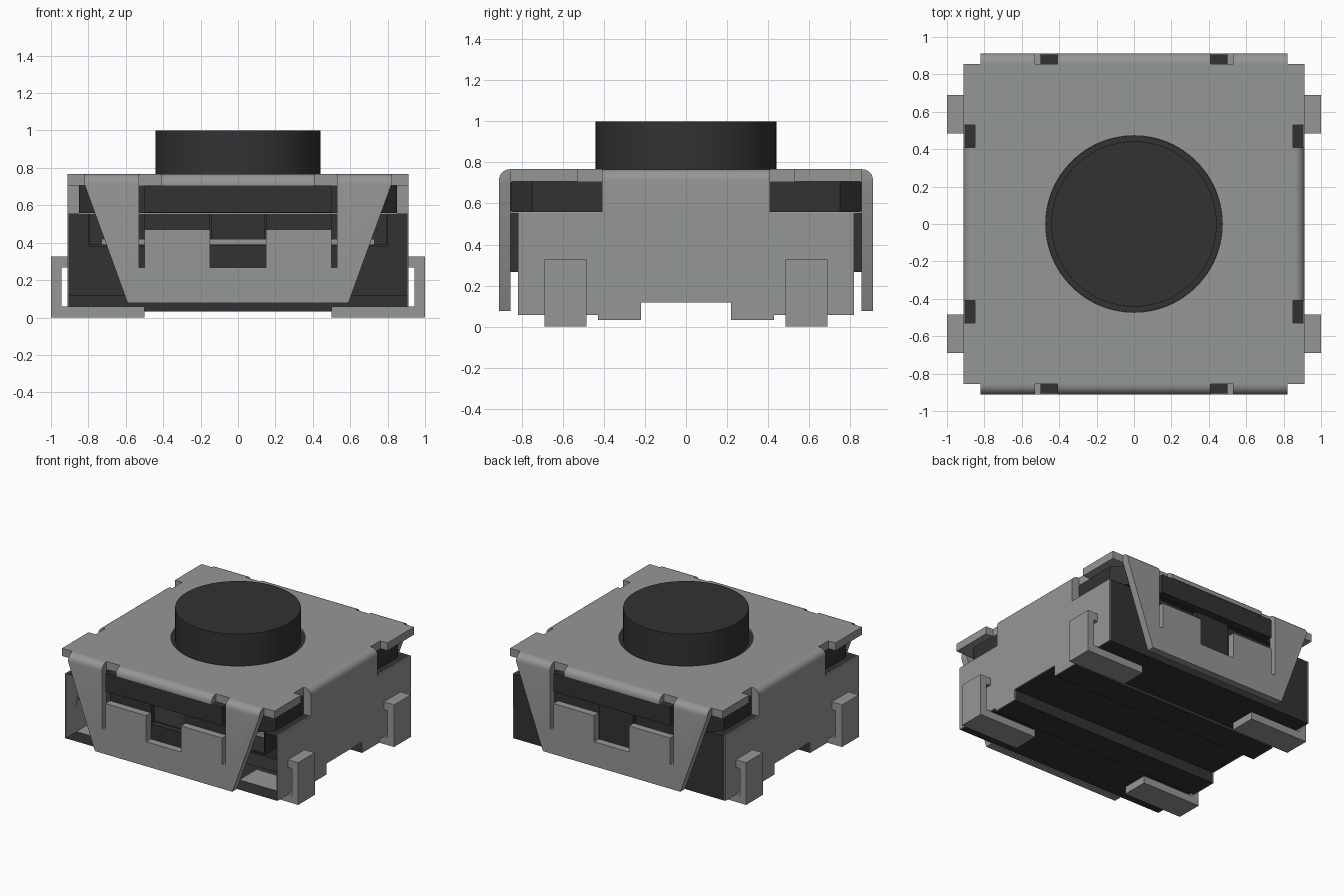
import bpy, bmesh
from mathutils import Vector

cube = bpy.data.objects.get("Cube")
if cube:
    bpy.data.objects.remove(cube, do_unlink=True)


def material(name, colour):
    m = bpy.data.materials.new(name)
    m.use_nodes = True
    m.diffuse_color = colour
    for n in m.node_tree.nodes:
        if n.type == 'BSDF_PRINCIPLED':
            n.inputs["Base Color"].default_value = colour
    return m


METAL = material("grey metal", (0.3, 0.308, 0.3, 1))
PLASTIC = material("dark plastic", (0.032, 0.032, 0.032, 1))


def prism(name, mat, outline, axis, a, b, fold=None, open_dir=None):
    """Extrude a flat outline along an axis; round edges chosen by fold."""
    def place(u, v, w):
        p = [u, v]
        p.insert(axis, w)
        return p
    bm = bmesh.new()
    face = bm.faces.new([bm.verts.new(place(u, v, a)) for u, v in outline])
    top = bmesh.ops.extrude_face_region(bm, geom=[face])
    shift = Vector(place(0, 0, b - a))
    for v in top["geom"]:
        if isinstance(v, bmesh.types.BMVert):
            v.co += shift
    bmesh.ops.recalc_face_normals(bm, faces=bm.faces)
    if fold:
        edges = [e for e in bm.edges if all(fold(v.co) for v in e.verts)]
        bmesh.ops.bevel(bm, geom=edges, offset=0.053, segments=6,
                        profile=0.5, affect='EDGES')
    if open_dir:
        gone = [f for f in bm.faces if f.normal.dot(Vector(open_dir)) > 0.9]
        bmesh.ops.delete(bm, geom=gone, context='FACES')
    me = bpy.data.meshes.new(name)
    bm.to_mesh(me)
    bm.free()
    me.materials.append(mat)
    ob = bpy.data.objects.new(name, me)
    bpy.context.collection.objects.link(ob)
    if fold:
        smooth(ob)
    return ob


def smooth(ob):
    bpy.ops.object.select_all(action='DESELECT')
    ob.select_set(True)
    bpy.context.view_layer.objects.active = ob
    bpy.ops.object.shade_smooth_by_angle(angle=0.6)


def box(name, mat, x, y, z, fold=None):
    pts = [(x[0], y[0]), (x[1], y[0]), (x[1], y[1]), (x[0], y[1])]
    return prism(name, mat, pts, 2, z[0], z[1], fold)


def mirrored(half):
    """Complete an outline that is symmetric in its first coordinate."""
    return half + [(-u, v) for u, v in reversed(half)]


def cylinder(name, mat, r, z0, z1):
    bpy.ops.mesh.primitive_cylinder_add(vertices=96, radius=r, depth=z1 - z0,
                                        location=(0, 0, (z0 + z1) / 2))
    ob = bpy.context.object
    ob.name = name
    ob.data.materials.append(mat)
    smooth(ob)
    return ob


# Base: hollow shell open at the front, with two rails underneath
base = mirrored([(0.82, 0.557), (0.82, 0.057), (0.43, 0.057),
                 (0.43, 0.032), (0.22, 0.032), (0.22, 0.117)])
prism("base_shell", PLASTIC, base, 0, -0.905, 0.905, open_dir=(0, -1, 0))

# Contact tray and contact plate inside the base
tray = mirrored([(0.79, 0.39), (0.79, 0.555), (0.8, 0.555), (0.8, 0.38)])
prism("contact_tray", PLASTIC, tray, 1, -0.81, 0.8)
box("contact_plate", METAL, (-0.73, 0.73), (-0.6, 0.7), (0.39, 0.42))

# Upper housing block with cut corners
housing = mirrored([(0.75, -0.85), (0.85, -0.75), (0.85, 0.75), (0.75, 0.85)])
prism("upper_housing", PLASTIC, housing, 2, 0.558, 0.708)

# Cover plate with side notches and a round opening
corner = [(0.85, -0.53), (0.912, -0.53), (0.912, -0.855)]
outline = mirrored([(x, -y) for x, y in reversed(corner)] + corner)
plate = prism("cover_plate", METAL, outline, 2, 0.707, 0.767)
cutter = cylinder("opening_cutter", METAL, 0.472, 0.6, 0.9)
cutter.hide_render = True
mod = plate.modifiers.new("opening", 'BOOLEAN')
mod.object = cutter
mod.solver = 'EXACT'
bpy.context.view_layer.objects.active = plate
bpy.ops.object.modifier_apply(modifier=mod.name)
bpy.data.objects.remove(cutter, do_unlink=True)

# Push button
cylinder("button", PLASTIC, 0.442, 0.6, 1.0)
cylinder("button_collar", PLASTIC, 0.471, 0.6, 0.75)

# Front and back: folded flange, fold lip and housing bar
flange = mirrored([(0.15, 0.267), (0.15, 0.47), (0.50, 0.47), (0.50, 0.267),
                   (0.53, 0.267), (0.53, 0.767), (0.82, 0.767),
                   (0.82, 0.71), (0.59, 0.077)])
for s, side in ((-1, "front"), (1, "back")):
    def fold(p):
        return p.y * s > 0.9 and p.z > 0.76
    prism(side + "_flange", METAL, flange, 1, s * 0.855, s * 0.912, fold)
    box(side + "_fold_lip", METAL, (-0.41, 0.41), (s * 0.855, s * 0.912),
        (0.707, 0.767), fold)
    box(side + "_housing_bar", PLASTIC, (-0.5, 0.5), (s * 0.8, s * 0.907),
        (0.562, 0.706))

# Latches: solid at the back, a low sill between two wall pieces at the front
box("back_latch", PLASTIC, (-0.145, 0.145), (0.8, 0.855), (0.267, 0.557))
box("front_latch_sill", PLASTIC, (-0.15, 0.15), (-0.855, -0.8), (0.267, 0.385))

# Left and right: side panel, folded tab, front wall and solder terminals
foot = [(0.5, 0), (1, 0), (1, 0.327), (0.9, 0.327), (0.9, 0.267),
        (0.945, 0.267), (0.945, 0.06), (0.5, 0.06)]
for s, side in ((-1, "right"), (1, "left")):
    prism(side + "_side_panel", METAL, base, 0, s * 0.904, s * 0.912)
    box(side + "_tab", METAL, (s * 0.85, s * 0.912), (-0.41, 0.41),
        (0.553, 0.767), lambda p: p.x * s > 0.9 and p.z > 0.76)
    box(side + "_front_wall", PLASTIC, (s * 0.15, s * 0.5),
        (-0.855, -0.81), (0.267, 0.557))
    for t, end in ((-1, "front"), (1, "back")):
        prism(side + "_" + end + "_terminal", METAL,
              [(s * x, z) for x, z in foot], 1, t * 0.485, t * 0.69)
